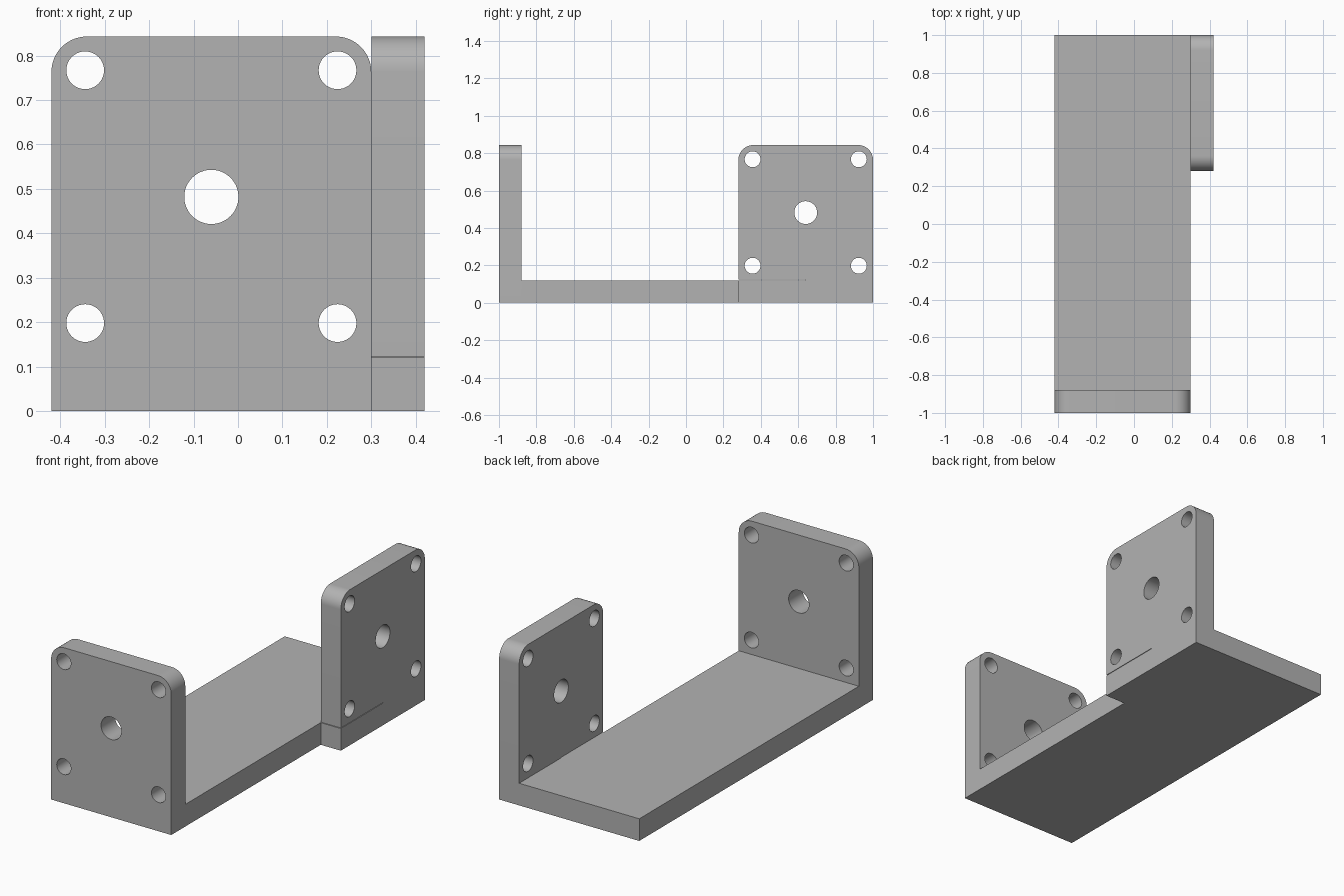
import bpy, bmesh, math
from mathutils import Matrix, Vector

if "Cube" in bpy.data.objects:
    bpy.data.objects.remove(bpy.data.objects["Cube"])

T, W, H, R = 0.12, 0.72, 0.843, 0.08   # thickness, plate width, plate height, corner radius

grey = bpy.data.materials.new("plain grey")
grey.diffuse_color = (0.45, 0.45, 0.45, 1)
grey.use_nodes = True
grey.node_tree.nodes["Principled BSDF"].inputs["Base Color"].default_value = grey.diffuse_color


def arc(cx, cz, r, start, end, n):
    return [(cx + r * math.cos(math.radians(start + (end - start) * i / n)),
             cz + r * math.sin(math.radians(start + (end - start) * i / n))) for i in range(n + 1)]


def make_plate(name, matrix, slit=False):
    """Drilled plate with rounded top corners; profile in XZ, thickness along +Y."""
    outline = [(0, 0), (W, 0)]
    outline += arc(W - R, H - R, R, 0, 90, 16) + arc(R, H - R, R, 90, 180, 16)
    if slit:
        outline += [(0, T + 0.003), (W / 2, T + 0.003), (W / 2, T), (0, T)]
    loops = [outline, arc(W / 2, 0.482, 0.061, 0, 360, 48)[:-1]]
    for x in (0.076, W - 0.076):
        for z in (0.198, 0.767):
            loops.append(arc(x, z, 0.0425, 0, 360, 40)[:-1])
    bm = bmesh.new()
    edges = []
    for loop in loops:
        vs = [bm.verts.new((x, 0, z)) for x, z in loop]
        edges += [bm.edges.new((vs[i - 1], vs[i])) for i in range(len(vs))]
    bmesh.ops.triangle_fill(bm, edges=edges, use_beauty=True, normal=Vector((0, -1, 0)))
    ext = bmesh.ops.extrude_face_region(bm, geom=bm.faces[:], use_keep_orig=True)
    bmesh.ops.translate(bm, vec=(0, T, 0),
                        verts=[v for v in ext["geom"] if isinstance(v, bmesh.types.BMVert)])
    bm.transform(matrix)
    return finish(name, bm)


def finish(name, bm):
    bmesh.ops.recalc_face_normals(bm, faces=bm.faces[:])
    mesh = bpy.data.meshes.new(name)
    bm.to_mesh(mesh)
    bm.free()
    mesh.materials.append(grey)
    ob = bpy.data.objects.new(name, mesh)
    bpy.context.collection.objects.link(ob)
    return ob


# Long base bar
bm = bmesh.new()
bmesh.ops.create_cube(bm, size=1, matrix=Matrix.Translation((-0.06, 0, T / 2))
                      @ Matrix.Diagonal((W, 2, T, 1)))
bracket = finish("bracket", bm)

# Front plate, and side plate turned to run along Y with a thin slit above the base
front = make_plate("front_plate", Matrix.Translation((-0.42, -1, 0)))
side = make_plate("side_plate", Matrix.Translation((0.42, 0.28, 0))
                  @ Matrix.Rotation(math.pi / 2, 4, 'Z'), slit=True)

# Weld the plates to the base as one solid
bpy.context.view_layer.objects.active = bracket
bracket.select_set(True)
for part in (front, side):
    mod = bracket.modifiers.new("weld", 'BOOLEAN')
    mod.operation, mod.solver, mod.object = 'UNION', 'EXACT', part
    bpy.ops.object.modifier_apply(modifier=mod.name)
    bpy.data.objects.remove(part)
bpy.ops.object.shade_smooth_by_angle(angle=math.radians(30))
